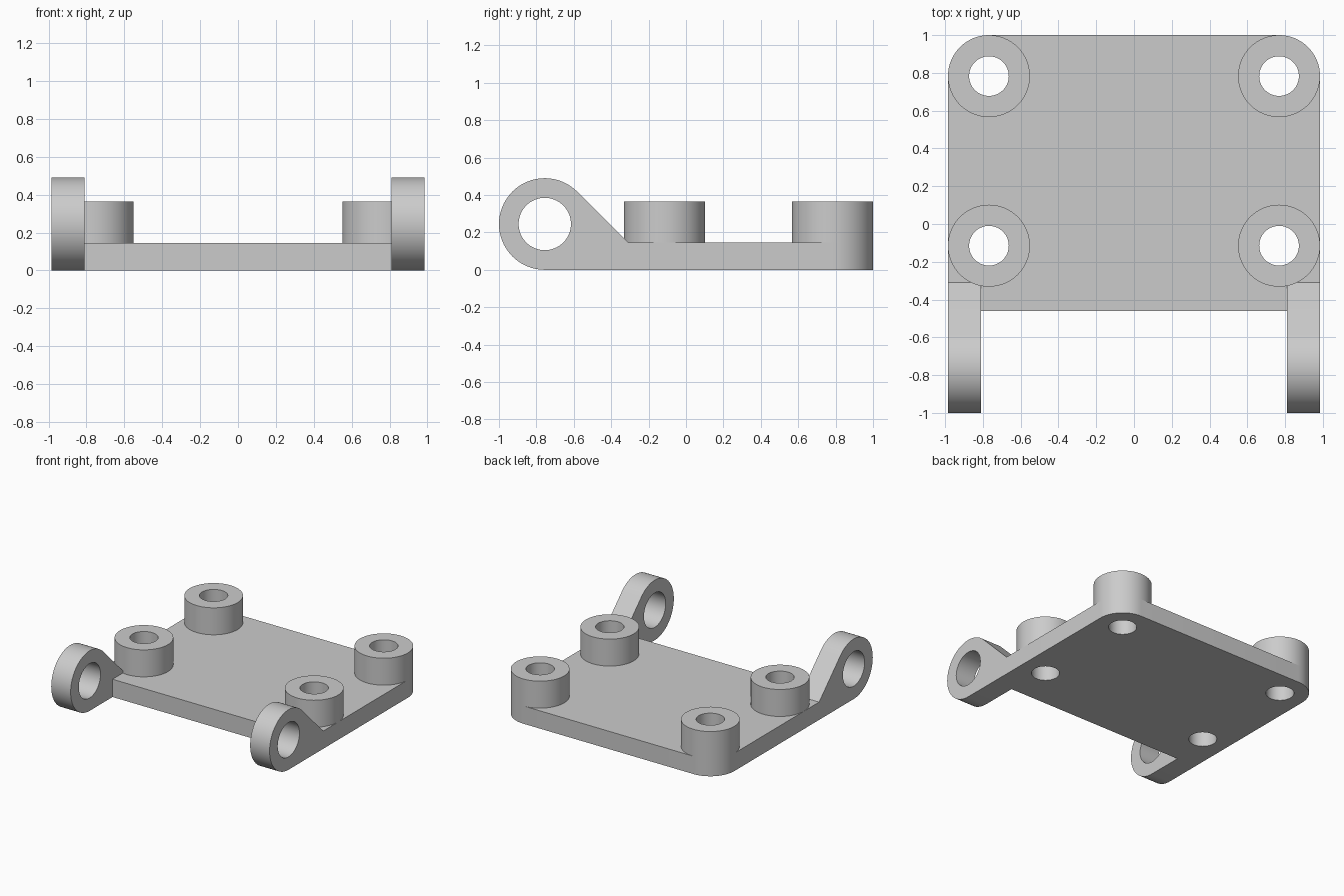
import bpy, bmesh
from math import cos, sin, radians
from mathutils import Vector

cube = bpy.data.objects.get("Cube")
if cube:
    bpy.data.objects.remove(cube)

HALF_W = 0.985
PLATE_T = 0.145
PLATE_FRONT = -0.46
BOSS_X, BOSS_YS = 0.768, (-0.115, 0.783)
BOSS_R, BOLT_R, BOSS_TOP = 0.217, 0.105, 0.365
LUG_Y, LUG_R, PIN_R, LUG_W = -0.755, 0.245, 0.14, 0.175

grey = bpy.data.materials.new("plain grey")
grey.use_nodes = True
colour = (0.6, 0.6, 0.6, 1)
grey.diffuse_color = colour
grey.node_tree.nodes["Principled BSDF"].inputs["Base Color"].default_value = colour


def arc(u, v, r, start=0, end=360, steps=64):
    """Points on an arc; a full circle omits its repeated last point."""
    count = steps if end - start == 360 else steps + 1
    angles = [radians(start + (end - start) * i / steps) for i in range(count)]
    return [(u + r * cos(a), v + r * sin(a)) for a in angles]


def extrude_profile(name, loops, place, depth):
    """Fill an outline with holes, then extrude it along depth."""
    bm = bmesh.new()
    for loop in loops:
        verts = [bm.verts.new(place(u, v)) for u, v in loop]
        for a, b in zip(verts, verts[1:] + verts[:1]):
            bm.edges.new((a, b))
    axis = Vector(depth).normalized()
    bmesh.ops.triangle_fill(bm, edges=bm.edges[:], use_beauty=True, normal=axis)
    new = bmesh.ops.extrude_face_region(bm, geom=bm.faces[:], use_keep_orig=True)["geom"]
    moved = [g for g in new if isinstance(g, bmesh.types.BMVert)]
    bmesh.ops.translate(bm, verts=moved, vec=depth)
    bmesh.ops.recalc_face_normals(bm, faces=bm.faces[:])
    mesh = bpy.data.meshes.new(name)
    bm.to_mesh(mesh)
    bm.free()
    mesh.materials.append(grey)
    obj = bpy.data.objects.new(name, mesh)
    bpy.context.collection.objects.link(obj)
    bpy.ops.object.select_all(action='DESELECT')
    obj.select_set(True)
    bpy.context.view_layer.objects.active = obj
    bpy.ops.object.shade_smooth_by_angle(angle=radians(30))


# Base plate with rounded back corners and four bolt holes
corner_x, corner_y = HALF_W - BOSS_R, BOSS_YS[1]
outline = [(-HALF_W, PLATE_FRONT), (HALF_W, PLATE_FRONT)]
outline += arc(corner_x, corner_y, BOSS_R, 0, 90, 16)
outline += arc(-corner_x, corner_y, BOSS_R, 90, 180, 16)
bolt_holes = [arc(s * BOSS_X, y, BOLT_R) for s in (-1, 1) for y in BOSS_YS]
extrude_profile("base_plate", [outline] + bolt_holes,
                lambda u, v: (u, v, 0), (0, 0, PLATE_T))

for side, s in (("left", 1), ("right", -1)):
    # Hollow round bosses standing on the plate
    for end, y in zip(("front", "back"), BOSS_YS):
        extrude_profile(f"{end}_{side}_boss",
                        [arc(s * BOSS_X, y, BOSS_R), arc(s * BOSS_X, y, BOLT_R)],
                        lambda u, v: (u, v, PLATE_T), (0, 0, BOSS_TOP - PLATE_T))

    # Hinge lug: round eye with a 45 degree tangent web onto the plate
    eye = arc(LUG_Y, LUG_R, LUG_R, 45, 270, 40)
    toe = eye[0][0] + eye[0][1] - PLATE_T
    profile = eye + [(PLATE_FRONT, 0), (PLATE_FRONT, PLATE_T), (toe, PLATE_T)]
    extrude_profile(f"{side}_hinge_lug", [profile, arc(LUG_Y, LUG_R, PIN_R)],
                    lambda u, v: (s * HALF_W, u, v), (-s * LUG_W, 0, 0))
